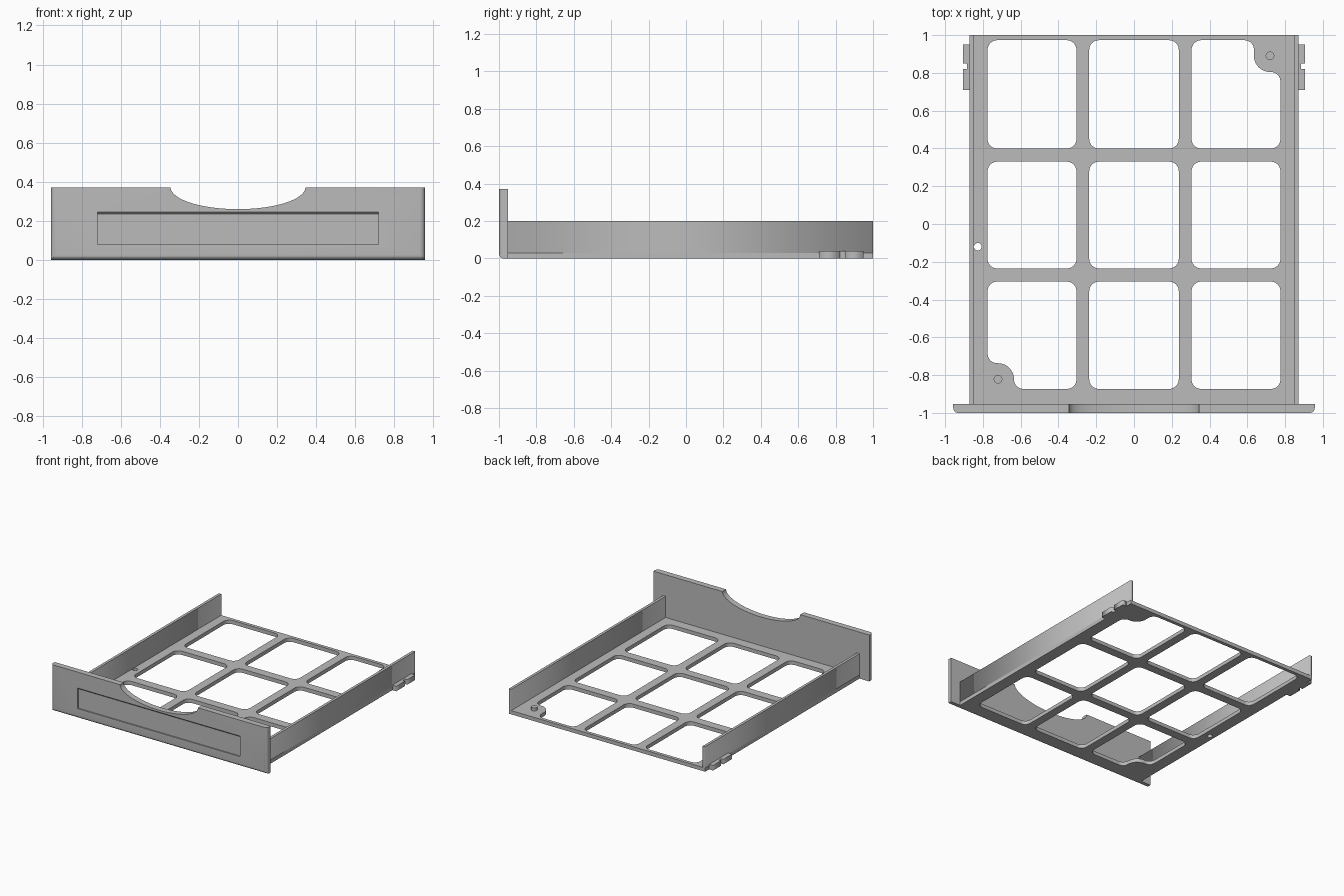
import bpy, bmesh
from math import cos, sin, pi, radians
from mathutils import Matrix, Vector

if "Cube" in bpy.data.objects:
    bpy.data.objects.remove(bpy.data.objects["Cube"])

grey = bpy.data.materials.new("plain grey")
grey.use_nodes = True
grey.diffuse_color = (0.5, 0.5, 0.5, 1)
grey.node_tree.nodes["Principled BSDF"].inputs["Base Color"].default_value = (0.5, 0.5, 0.5, 1)

FLOOR = 0.03
HALF_W = 0.87
FRONT, PANEL_BACK = -1.0, -0.953
FILLET, PAD_R = 0.05, 0.085


def arc(cx, cy, rx, start, end, steps=8, ry=None):
    ry = rx if ry is None else ry
    angles = [radians(start + (end - start) * i / steps) for i in range(steps + 1)]
    return [(cx + rx * cos(a), cy + ry * sin(a)) for a in angles]


def circle(cx, cy, r, steps=24):
    return arc(cx, cy, r, 0, 360, steps)[:-1]


def rect(x0, x1, y0, y1):
    return [(x0, y0), (x1, y0), (x1, y1), (x0, y1)]


def slab(name, loops, z0, z1, matrix=Matrix()):
    """Flat plate filled between outline loops, thickened from z0 to z1."""
    curve = bpy.data.curves.new(name, 'CURVE')
    curve.dimensions, curve.fill_mode = '2D', 'BOTH'
    curve.extrude = (z1 - z0) / 2
    for pts in loops:
        spline = curve.splines.new('POLY')
        spline.points.add(len(pts) - 1)
        for p, (x, y) in zip(spline.points, pts):
            p.co = (x, y, 0, 1)
        spline.use_cyclic_u = True
    temp = bpy.data.objects.new(name, curve)
    bpy.context.collection.objects.link(temp)
    graph = bpy.context.evaluated_depsgraph_get()
    mesh = bpy.data.meshes.new_from_object(temp.evaluated_get(graph))
    bpy.data.objects.remove(temp)
    mesh.transform(matrix @ Matrix.Translation((0, 0, (z0 + z1) / 2)))
    bm = bmesh.new()
    bm.from_mesh(mesh)
    bmesh.ops.remove_doubles(bm, verts=bm.verts, dist=1e-5)
    bmesh.ops.dissolve_limit(bm, angle_limit=radians(0.5), verts=bm.verts, edges=bm.edges)
    bmesh.ops.recalc_face_normals(bm, faces=bm.faces)
    bm.to_mesh(mesh)
    bm.free()
    mesh.materials.clear()
    mesh.materials.append(grey)
    obj = bpy.data.objects.new(name, mesh)
    bpy.context.collection.objects.link(obj)
    return obj


def smooth(obj):
    bpy.ops.object.select_all(action='DESELECT')
    obj.select_set(True)
    bpy.context.view_layer.objects.active = obj
    bpy.ops.object.shade_smooth_by_angle(angle=radians(30))


def cell(x0, x1, y0, y1, pad=None, pin=None):
    """Rounded opening; the corner numbered pad wraps around a pin pad."""
    pts = []
    corners = [(x1, y1, 1, 1), (x0, y1, -1, 1), (x0, y0, -1, -1), (x1, y0, 1, -1)]
    for i, (x, y, sx, sy) in enumerate(corners):
        a = i * 90
        fx, fy = x - sx * FILLET, y - sy * FILLET
        if i == pad:
            px, py = pin
            reach = PAD_R + FILLET
            first = arc(fx, py - sy * reach, FILLET, a, a + 90)
            last = arc(px - sx * reach, fy, FILLET, a, a + 90)
            pts += first + arc(px, py, PAD_R, a - 90, a - 180, 10) + last
        else:
            pts += arc(fx, fy, FILLET, a, a + 90)
    return pts


# Floor grid with nine openings, two pin pads and a small drain hole
columns = [(-0.775, -0.305), (-0.237, 0.237), (0.305, 0.775)]
rows = [(-0.873, -0.305), (-0.235, 0.33), (0.40, 0.973)]
pins = {(2, 2): (0, (0.72, 0.89)), (0, 0): (2, (-0.72, -0.822))}
loops = [rect(-HALF_W, HALF_W, PANEL_BACK, 1), circle(-0.827, -0.12, 0.02)]
for i, (x0, x1) in enumerate(columns):
    for j, (y0, y1) in enumerate(rows):
        loops.append(cell(x0, x1, y0, y1, *pins.get((i, j), ())))
smooth(slab("floor_grid", loops, 0, FLOOR))

# Locating pins
for label, (_, (x, y)) in zip(("back_pin", "front_pin"), pins.values()):
    smooth(slab(label, [circle(x, y, 0.023)], FLOOR, FLOOR + 0.025))

# Side walls and notched latch tabs
for label, s in (("left", 1), ("right", -1)):
    slab(label + "_wall", [rect(*sorted((s * 0.848, s * HALF_W)), PANEL_BACK, 1)], FLOOR, 0.2)
    tab = [(0.87, 0.71), (0.905, 0.71), (0.905, 0.82), (0.885, 0.82),
           (0.885, 0.85), (0.905, 0.85), (0.905, 0.95), (0.87, 0.95)]
    slab(label + "_latch_tab", [[(s * x, y) for x, y in tab]], 0, 0.04)

# Front panel with an elliptical finger scoop
upright = Matrix.Rotation(pi / 2, 4, 'X')
TOP, SIDE = 0.372, 0.957
outline = [(-SIDE, 0), (SIDE, 0), (SIDE, TOP)]
outline += arc(0, TOP, 0.345, 0, -180, 40, ry=0.112) + [(-SIDE, TOP)]
panel = slab("front_panel", [outline], -PANEL_BACK, -FRONT, upright)

# Rounded outer front edges of the panel
bm = bmesh.new()
bm.from_mesh(panel.data)
edges = [e for e in bm.edges
         if all(abs(v.co.x) > SIDE - 0.001 and v.co.y < FRONT + 0.001 for v in e.verts)]
bmesh.ops.bevel(bm, geom=edges, offset=0.026, segments=6, profile=0.5, affect='EDGES')
bm.to_mesh(panel.data)
bm.free()

# Shallow label recess with a sloped upper lip
profile = [(-1.01, 0.08), (-0.99, 0.08), (-0.99, 0.235), (-1.01, 0.255)]
along_x = Matrix(((0, 0, 1, 0), (1, 0, 0, 0), (0, 1, 0, 0), (0, 0, 0, 1)))
cutter = slab("label_cutter", [profile], -0.72, 0.72, along_x)
cutter.hide_render = True
mod = panel.modifiers.new("label_recess", 'BOOLEAN')
mod.operation, mod.solver, mod.object = 'DIFFERENCE', 'EXACT', cutter
bpy.ops.object.select_all(action='DESELECT')
bpy.context.view_layer.objects.active = panel
panel.select_set(True)
bpy.ops.object.modifier_apply(modifier=mod.name)
bpy.data.objects.remove(cutter)
smooth(panel)
